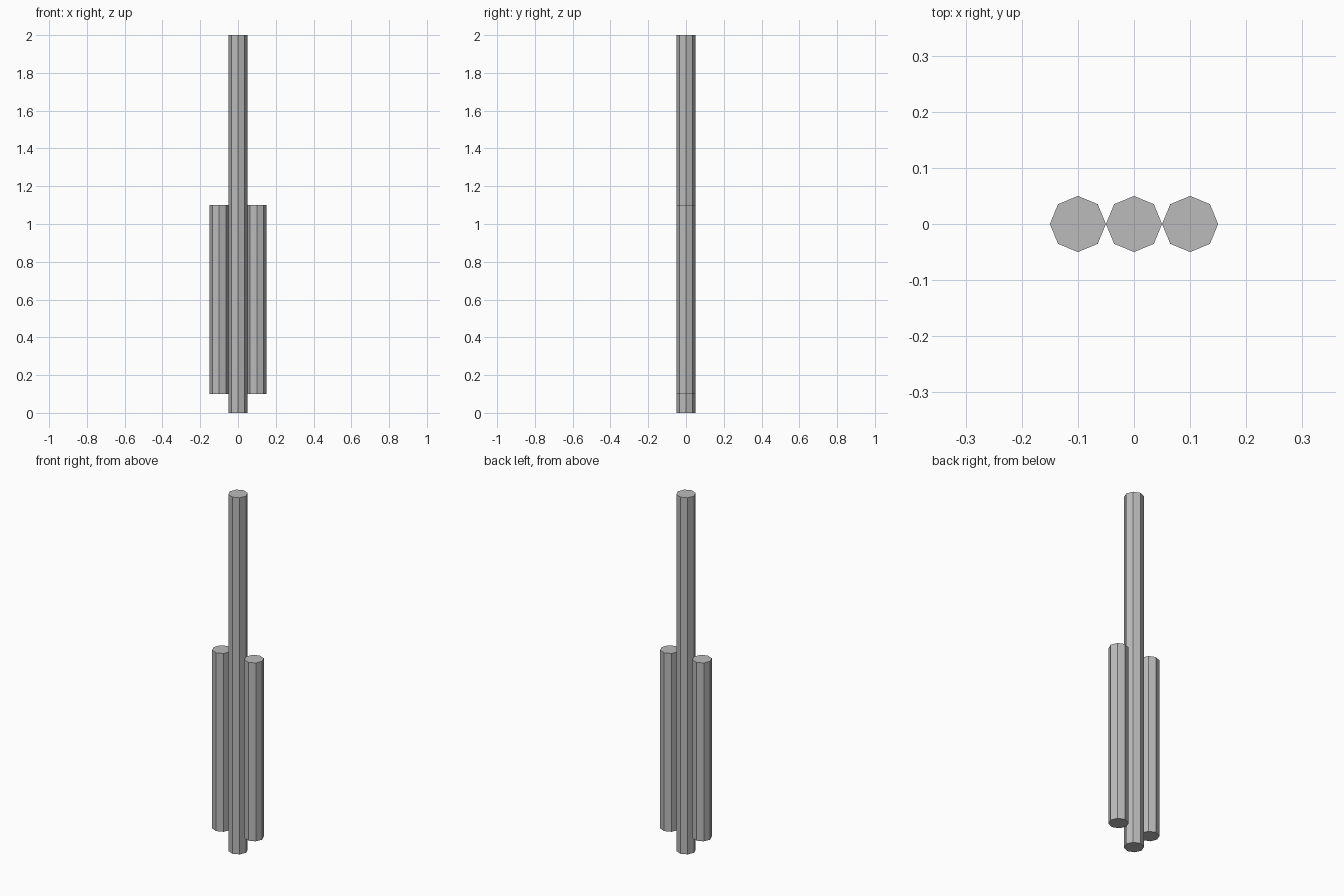
import bpy

cube = bpy.data.objects.get("Cube")
if cube:
    bpy.data.objects.remove(cube, do_unlink=True)

RADIUS = 0.05

# Single grey material
grey = bpy.data.materials.new("plain grey")
grey.use_nodes = True
colour = (0.5, 0.5, 0.5, 1)
grey.diffuse_color = colour
grey.node_tree.nodes["Principled BSDF"].inputs["Base Color"].default_value = colour


def rod(name, x, bottom, top):
    """Upright eight-sided rod with flat faces and closed ends."""
    bpy.ops.mesh.primitive_cylinder_add(
        vertices=8, radius=RADIUS, depth=top - bottom,
        location=(x, 0, (bottom + top) / 2))
    obj = bpy.context.object
    obj.name = name
    obj.data.materials.append(grey)
    return obj


# Tall central rod
rod("centre_rod", 0, 0, 2)

# Shorter rods touching it on either side
for side, sign in (("left", 1), ("right", -1)):
    rod(side + "_side_rod", sign * 2 * RADIUS, 0.1, 1.1)
